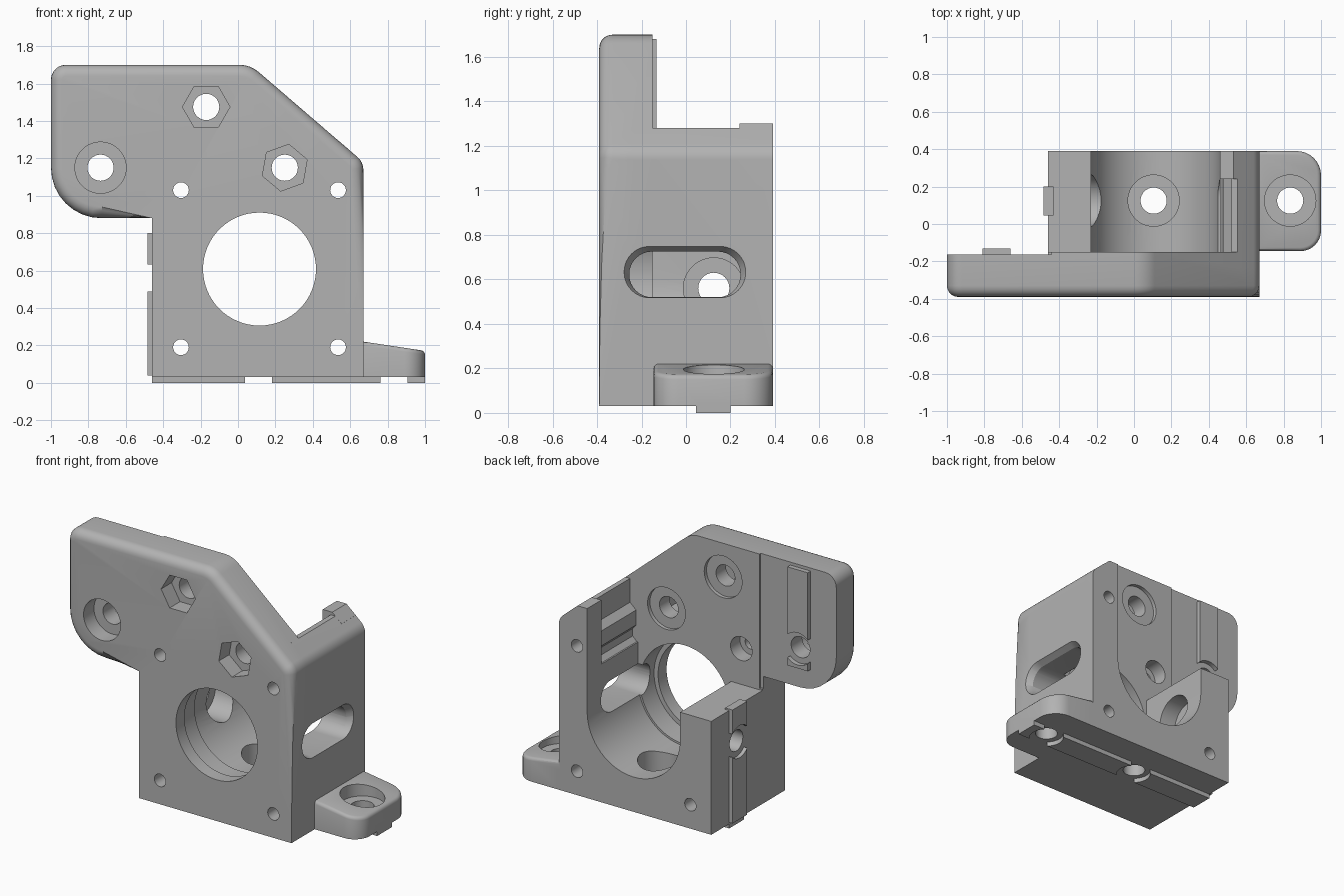
import bpy, bmesh, math
from mathutils import Vector

cube = bpy.data.objects.get("Cube")
if cube:
    bpy.data.objects.remove(cube, do_unlink=True)

grey = bpy.data.materials.new("plain grey")
grey.use_nodes = True
colour = (0.45, 0.45, 0.45, 1)
grey.diffuse_color = colour
grey.node_tree.nodes["Principled BSDF"].inputs["Base Color"].default_value = colour


def circle(u, v, r, n=48, turn=0):
    return [(u + r * math.cos(math.radians(turn) + 2 * math.pi * i / n),
             v + r * math.sin(math.radians(turn) + 2 * math.pi * i / n)) for i in range(n)]


def rect(u0, u1, v0, v1):
    return [(u0, v0), (u1, v0), (u1, v1), (u0, v1)]


def rounded(corners, steps=8):
    """Outline from (u, v, radius) corners; zero radius stays sharp."""
    out = []
    for i, (u, v, r) in enumerate(corners):
        p = Vector((u, v))
        if not r:
            out.append((u, v))
            continue
        a = (Vector(corners[i - 1][:2]) - p).normalized()
        b = (Vector(corners[(i + 1) % len(corners)][:2]) - p).normalized()
        half = a.angle(b) / 2
        centre = p + (a + b).normalized() * (r / math.sin(half))
        start = p + a * (r / math.tan(half)) - centre
        end = p + b * (r / math.tan(half)) - centre
        sweep = start.angle_signed(end)
        for k in range(steps + 1):
            t = -sweep * k / steps
            c, s = math.cos(t), math.sin(t)
            out.append((centre.x + start.x * c - start.y * s, centre.y + start.x * s + start.y * c))
    return out


def prism(name, outline, axis, lo, hi, outline2=None):
    """Extrude a flat outline along an axis, optionally to a second outline."""
    place = {"x": lambda u, v, w: (w, u, v), "y": lambda u, v, w: (u, w, v),
             "z": lambda u, v, w: (u, v, w)}[axis]
    bm = bmesh.new()
    one = [bm.verts.new(place(u, v, lo)) for u, v in outline]
    two = [bm.verts.new(place(u, v, hi)) for u, v in outline2 or outline]
    bm.faces.new(one)
    bm.faces.new(two)
    for i in range(len(one)):
        bm.faces.new((one[i - 1], one[i], two[i], two[i - 1]))
    bmesh.ops.recalc_face_normals(bm, faces=bm.faces)
    mesh = bpy.data.meshes.new(name)
    bm.to_mesh(mesh)
    bm.free()
    mesh.materials.append(grey)
    ob = bpy.data.objects.new(name, mesh)
    bpy.context.collection.objects.link(ob)
    return ob


def combine(ob, other, operation):
    mod = ob.modifiers.new("combine", "BOOLEAN")
    mod.operation, mod.object, mod.solver = operation, other, "EXACT"
    bpy.context.view_layer.update()
    mesh = bpy.data.meshes.new_from_object(ob.evaluated_get(bpy.context.evaluated_depsgraph_get()))
    ob.modifiers.clear()
    ob.data = mesh
    bpy.data.objects.remove(other, do_unlink=True)


def cut(ob, outline, axis, lo, hi, outline2=None):
    combine(ob, prism("cutter", outline, axis, lo, hi, outline2), "DIFFERENCE")


def bevel(ob, pick, width, segments=5):
    bm = bmesh.new()
    bm.from_mesh(ob.data)
    edges = [e for e in bm.edges if pick(e.verts[0].co, e.verts[1].co)]
    bmesh.ops.bevel(bm, geom=edges, offset=width, segments=segments, profile=0.5,
                    affect="EDGES", clamp_overlap=False)
    bm.to_mesh(ob.data)
    bm.free()


L, R, BASE = -0.46, 0.67, 0.03
FRONT, MID, BACK = -0.39, -0.15, 0.39
BX, BZ = 0.115, 0.608          # bore centre
HY = 0.125                     # mounting hole line

# Front plate with ear and sloped shoulder
body = prism("motor_bracket", rounded([
    (L, BASE, 0), (R, BASE, 0), (R, 1.18, 0.09), (0.066, 1.7, 0.16), (-1, 1.7, 0.08),
    (-1, 0.88, 0.27), (L, 0.88, 0)]), "y", FRONT, MID)
bevel(body, lambda a, b: max(a.y, b.y) < FRONT + 0.01
      and (min(a.z, b.z) > 1.1 or (min(a.z, b.z) > 0.87 and max(a.x, b.x) < L + 0.01)), 0.06)
cut(body, rect(-1.1, -0.44, 0.8, 1.8), "y", MID - 0.013, 0)

# Motor block: U-shaped pocket between a low left wall and a tall right wall
block = prism("motor_block", rounded([
    (L, BASE, 0), (R, BASE, 0), (R, 1.18, 0.09), (0.554, 1.28, 0), (0.3, 1.28, 0),
    (0.3, 0.79, 0), (L, 0.79, 0)]), "y", MID - 0.08, BACK)
lip = [(0.46, 1.2), (0.46, 1.3), (0.531, 1.3), (0.6, 1.241), (0.6, 1.2)]
combine(block, prism("lip", lip, "y", 0.24, BACK), "UNION")
arc = [(BX + 0.345 * math.cos(t), BZ - 0.345 * math.sin(t))
       for t in (math.pi * i / 32 for i in range(33))]
cut(block, arc + [(BX - 0.345, 1.5), (BX + 0.345, 1.5)], "y", -0.5, 0.5)
# Stepped relief on the inside of the right wall
relief = [(0.4, 0.87), (0.47, 0.87), (0.5, 0.9), (0.5, 0.95), (0.475, 0.98), (0.475, 1.08),
          (0.52, 1.12), (0.52, 1.4), (0.4, 1.4)]
cut(block, relief, "y", -0.5, 0.24)
combine(body, block, "UNION")

# Side foot with sloping top
foot = prism("foot", rounded([(0.6, -0.145, 0), (1, -0.145, 0.11), (1, BACK, 0.13),
                              (0.6, BACK, 0)]), "z", BASE, 0.22)
for v in foot.data.vertices:
    if v.co.z > 0.1:
        v.co.z = 0.22 - 0.15 * (v.co.x - R)
bevel(foot, lambda a, b: min(a.z, b.z) > 0.1 and max(a.x, b.x) > 0.7, 0.02, 3)
combine(body, foot, "UNION")

# Locating ribs, interrupted around each mounting hole
ribs = [
    ("bottom_rib", rect(L, 1, 0.045, 0.2), "z", 0, 0.05, [(0.11, HY), (0.835, HY)], -0.1, BASE),
    ("side_rib", rect(0.045, 0.2, 0.04, 0.8), "x", -0.485, -0.43, [(HY, 0.56)], -0.6, L),
    ("ear_rib", rect(-0.81, -0.66, 1.02, 1.68), "y", -0.2, -0.132, [(-0.735, 1.15)], MID - 0.013, 0)]
for name, outline, axis, lo, hi, holes, c0, c1 in ribs:
    rib = prism(name, outline, axis, lo, hi)
    for u, v in holes:
        cut(rib, circle(u, v, 0.108), axis, c0, c1)
    combine(body, rib, "UNION")

# Front opening and the wider bore behind it
cut(body, circle(BX, BZ, 0.332, 64), "y", -0.3, MID + 0.05)
cut(body, circle(BX, BZ, 0.302, 64), "y", -0.6, -0.2)

# Four corner screw holes
for x in (-0.305, 0.535):
    for z in (0.19, 1.03):
        cut(body, circle(x, z, 0.042, 24), "y", -0.6, 0.6)
cut(body, circle(-0.305, 1.03, 0.08, 32), "y", -0.25, 0)

# Hexagonal nut pockets with shallow round seats behind
for x, z, turn in ((-0.17, 1.475, 0), (0.25, 1.15, 20)):
    cut(body, circle(x, z, 0.127, 6, turn), "y", -0.6, -0.28)
    cut(body, circle(x, z, 0.07, 32), "y", -0.6, 0)
    cut(body, circle(x, z, 0.14), "y", MID - 0.025, 0)

# Counterbored mounting holes: ear, floor, foot and left wall
cut(body, circle(-0.735, 1.15, 0.137), "y", -0.6, -0.28)
cut(body, circle(-0.735, 1.15, 0.07, 32), "y", -0.6, 0)
for x in (0.105, 0.835):
    cut(body, circle(x, HY, 0.137), "z", 0.13, 0.5)
    cut(body, circle(x, HY, 0.07, 32), "z", -0.2, 0.5)
cut(body, circle(HY, 0.56, 0.137), "x", -0.35, 0)
cut(body, circle(HY, 0.56, 0.07, 32), "x", -0.7, 0)


# Slot in the right wall with a flared mouth
def slot(grow):
    y0, y1, z0, z1 = -0.255 - grow, 0.245 + grow, 0.52 - grow * 0.1, 0.725 + grow
    r = (z1 - z0) / 2 - 0.001
    return rounded([(y0, z0, r), (y1, z0, r), (y1, z1, r), (y0, z1, r)])


cut(body, slot(0), "x", 0.3, 0.8)
cut(body, slot(0), "x", 0.63, 0.69, slot(0.035))

# Smooth round faces while keeping crisp edges
bpy.ops.object.select_all(action="DESELECT")
bpy.context.view_layer.objects.active = body
body.select_set(True)
bpy.ops.object.shade_smooth_by_angle(angle=math.radians(30))
